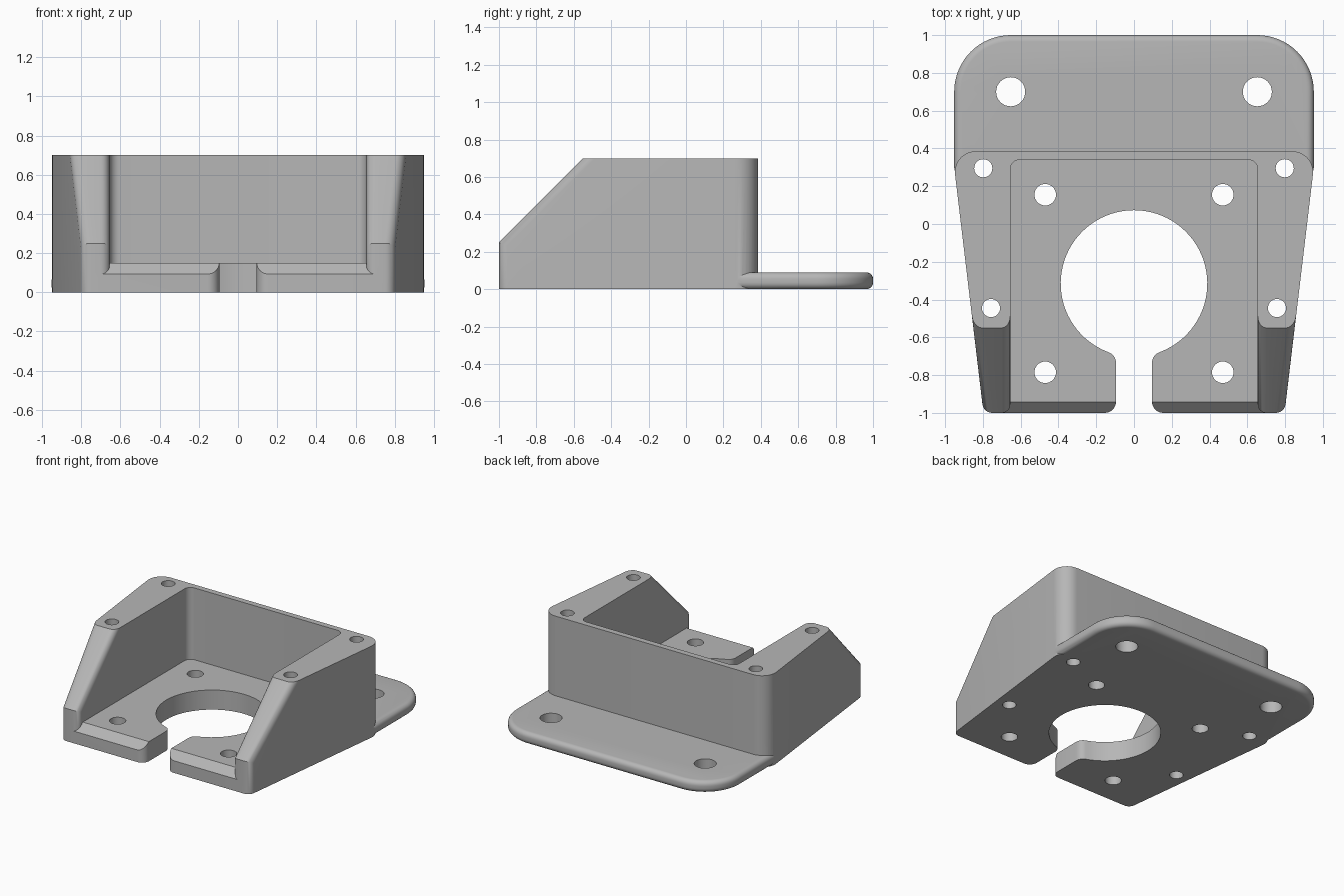
import bpy, bmesh
from math import sin, cos, atan2, sqrt, pi
from mathutils import Vector

cube = bpy.data.objects.get("Cube")
if cube:
    bpy.data.objects.remove(cube, do_unlink=True)

grey = bpy.data.materials.new("plain grey")
grey.use_nodes = True
colour = (0.47, 0.47, 0.47, 1)
grey.diffuse_color = colour
grey.node_tree.nodes["Principled BSDF"].inputs["Base Color"].default_value = colour


def rounded(corners, steps=10):
    """Closed 2D outline; each corner is (x, y, fillet radius)."""
    out = []
    for i, (x, y, r) in enumerate(corners):
        p = Vector((x, y))
        if r == 0:
            out.append(p)
            continue
        a = (Vector(corners[i - 1][:2]) - p).normalized()
        b = (Vector(corners[(i + 1) % len(corners)][:2]) - p).normalized()
        half = a.angle(b) / 2
        centre = p + (a + b).normalized() * r / sin(half)
        start = p + a * r / (sin(half) / cos(half)) - centre
        end = p + b * r / (sin(half) / cos(half)) - centre
        turn = start.angle_signed(end)
        for k in range(steps + 1):
            t = -turn * k / steps
            out.append(centre + Vector((start.x * cos(t) - start.y * sin(t),
                                        start.x * sin(t) + start.y * cos(t))))
    return out


def mirrored(half):
    """Complete a right-hand chain of corners with its left-hand copy."""
    return half + [(-x, y, r) for x, y, r in reversed(half)]


def arc(cx, cy, r, a0, a1, steps):
    return [Vector((cx + r * cos(a0 + (a1 - a0) * k / steps),
                    cy + r * sin(a0 + (a1 - a0) * k / steps))) for k in range(steps + 1)]


def prism(outline, low, high):
    bm = bmesh.new()
    face = bm.faces.new([bm.verts.new((p.x, p.y, low)) for p in outline])
    new = bmesh.ops.extrude_face_region(bm, geom=[face])["geom"]
    bmesh.ops.translate(bm, vec=(0, 0, high - low),
                        verts=[v for v in new if isinstance(v, bmesh.types.BMVert)])
    bmesh.ops.recalc_face_normals(bm, faces=bm.faces)
    return bm


def finish(bm, name):
    bmesh.ops.recalc_face_normals(bm, faces=bm.faces)
    mesh = bpy.data.meshes.new(name)
    bm.to_mesh(mesh)
    bm.free()
    mesh.materials.append(grey)
    ob = bpy.data.objects.new(name, mesh)
    bpy.context.collection.objects.link(ob)
    return ob


def combine(target, tool, operation):
    mod = target.modifiers.new("combine", "BOOLEAN")
    mod.operation, mod.solver, mod.object = operation, "EXACT", tool
    bpy.context.view_layer.objects.active = target
    bpy.ops.object.modifier_apply(modifier=mod.name)
    bpy.data.objects.remove(tool, do_unlink=True)


# U-shaped wall with sloping front arms
bm = prism(rounded(mirrored([(0.655, 0.34, 0.05), (0.655, -1, 0),
                             (0.797, -1, 0), (0.962, 0.385, 0.11)])), 0, 0.7)
cut = bmesh.ops.bisect_plane(bm, geom=bm.verts[:] + bm.edges[:] + bm.faces[:],
                             plane_co=(0, -0.55, 0.7), plane_no=(0, -1, 1), clear_outer=True)
bmesh.ops.edgenet_fill(bm, edges=[e for e in cut["geom_cut"]
                                  if isinstance(e, bmesh.types.BMEdge)])
bmesh.ops.recalc_face_normals(bm, faces=bm.faces)
bm.normal_update()
# Round the side edges of the arm fronts and slopes
soft = []
for e in bm.edges:
    n = [f.normal for f in e.link_faces]
    if len(n) == 2 and min(v.y for v in n) < -0.6 and max(abs(v.x) for v in n) > 0.9:
        soft.append(e)
bmesh.ops.bevel(bm, geom=soft, offset=0.045, segments=6, profile=0.5,
                affect="EDGES", clamp_overlap=True)
bracket = finish(bm, "bracket_body")

# Floor between the arms, with a chamfered front edge
bm = prism(rounded([(-0.71, -1, 0), (0.71, -1, 0), (0.71, 0.36, 0), (-0.71, 0.36, 0)]), 0, 0.15)
lip = [e for e in bm.edges if all(v.co.y < -0.99 and v.co.z > 0.1 for v in e.verts)]
bmesh.ops.bevel(bm, geom=lip, offset=0.057, segments=1, affect="EDGES")
combine(bracket, finish(bm, "floor"), "UNION")

# Rear mounting flange with rounded rims
bm = prism(rounded(mirrored([(0.90, 0, 0), (0.952, 0.3, 0), (0.952, 1, 0.3)]), 16), 0, 0.09)
rims = [e for e in bm.edges if abs(e.verts[0].co.z - e.verts[1].co.z) < 0.01]
bmesh.ops.bevel(bm, geom=rims, offset=0.035, segments=5, profile=0.5, affect="EDGES")
combine(bracket, finish(bm, "flange"), "UNION")

# Keyhole opening: round hole flowing into a slot with softened corners
hole_y, hole_r, slot, soft_r = -0.315, 0.388, 0.095, 0.06
fx = slot + soft_r
fy = hole_y - sqrt((hole_r + soft_r) ** 2 - fx ** 2)
neck = atan2(fy - hole_y, fx)
right = [Vector((fx, -1.1))]
right += arc(fx, -1 + soft_r, soft_r, 1.5 * pi, pi, 8)
right += arc(fx, fy, soft_r, pi, neck + pi, 8)
right += arc(0, hole_y, hole_r, neck, pi / 2, 36)[1:]
left = [Vector((-p.x, p.y)) for p in reversed(right[:-1])]
combine(bracket, finish(prism(right + left, -0.1, 0.4), "keyhole_cutter"), "DIFFERENCE")

# Screw holes, mirrored left and right
for x, y, r in [(0.653, 0.70, 0.077), (0.798, 0.295, 0.048), (0.757, -0.445, 0.048),
                (0.47, 0.155, 0.057), (0.47, -0.785, 0.057)]:
    for side in (-1, 1):
        ring = arc(side * x, y, r, 0, 2 * pi, 32)[:-1]
        combine(bracket, finish(prism(ring, -0.1, 0.9), "screw_cutter"), "DIFFERENCE")

bpy.ops.object.select_all(action="DESELECT")
bracket.select_set(True)
bpy.context.view_layer.objects.active = bracket
bpy.ops.object.shade_smooth_by_angle(angle=0.5)
